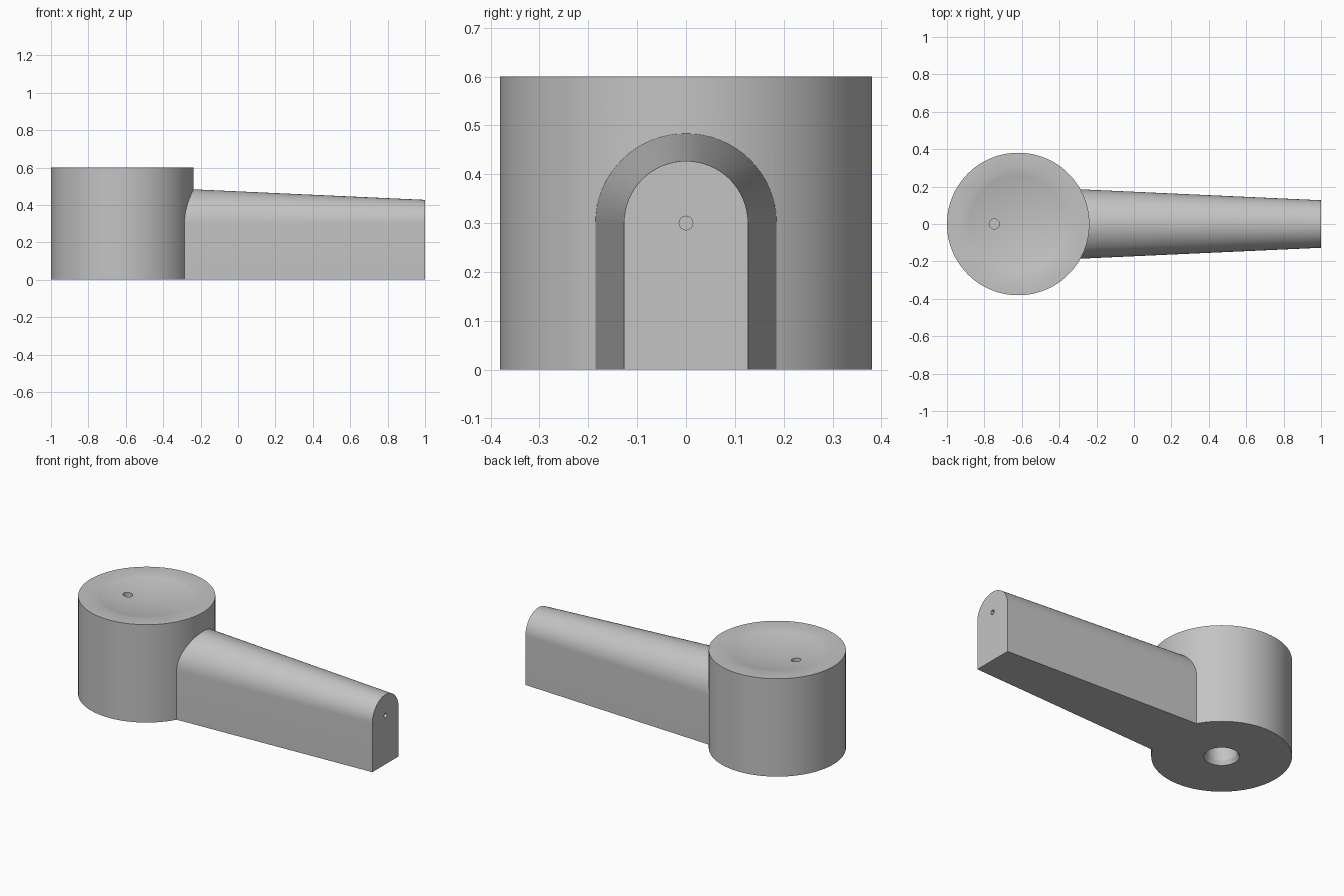
import bpy, bmesh, math
from mathutils import Matrix

cube = bpy.data.objects.get("Cube")
if cube:
    bpy.data.objects.remove(cube, do_unlink=True)

HUB_X, HUB_R, HUB_H = -0.619, 0.381, 0.6
AXIS_Z = 0.3

grey = bpy.data.materials.new("plain grey")
grey.use_nodes = True
colour = (0.55, 0.55, 0.55, 1)
grey.diffuse_color = colour
grey.node_tree.nodes["Principled BSDF"].inputs["Base Color"].default_value = colour


def make(name, bm):
    bmesh.ops.recalc_face_normals(bm, faces=bm.faces)
    mesh = bpy.data.meshes.new(name)
    bm.to_mesh(mesh)
    bm.free()
    mesh.materials.append(grey)
    obj = bpy.data.objects.new(name, mesh)
    bpy.context.collection.objects.link(obj)
    return obj


def cylinder(name, r1, r2, depth, centre, turn=Matrix(), sides=48):
    bm = bmesh.new()
    bmesh.ops.create_cone(bm, cap_ends=True, segments=sides, radius1=r1, radius2=r2,
                          depth=depth, matrix=Matrix.Translation(centre) @ turn)
    return make(name, bm)


def combine(target, tool, operation):
    bpy.context.view_layer.objects.active = target
    mod = target.modifiers.new(tool.name, 'BOOLEAN')
    mod.operation = operation
    mod.solver = 'EXACT'
    mod.object = tool
    bpy.ops.object.modifier_apply(modifier=mod.name)
    bpy.data.objects.remove(tool, do_unlink=True)


# Round hub
lever = cylinder("lever_handle", HUB_R, HUB_R, HUB_H, (HUB_X, 0, HUB_H / 2), sides=128)

# Tapered arm with an arched top, lofted between two sections
bm = bmesh.new()
rings = []
for x, r in ((-0.32, 0.187), (1.0, 0.127)):
    arch = [(r * math.cos(a), AXIS_Z + r * math.sin(a))
            for a in (math.pi * i / 32 for i in range(33))]
    outline = [(r, 0)] + arch + [(-r, 0)]
    rings.append([bm.verts.new((x, y, z)) for y, z in outline])
    bm.faces.new(rings[-1])
n = len(rings[0])
for i in range(n):
    j = (i + 1) % n
    bm.faces.new((rings[0][i], rings[0][j], rings[1][j], rings[1][i]))
combine(lever, make("arm", bm), 'UNION')

# Shallow spherical dish in the hub top
dish_r, dish_depth = 0.29, 0.035
ball = (dish_r ** 2 + dish_depth ** 2) / (2 * dish_depth)
profile = [(dish_r * 1.05, HUB_H + 0.1)]
edge = math.asin(dish_r / ball)
bm = bmesh.new()
verts = [bm.verts.new((0, 0, HUB_H - dish_depth))]
for i in range(1, 11):
    a = edge * i / 10
    verts.append(bm.verts.new((ball * math.sin(a), 0,
                               HUB_H - dish_depth + ball * (1 - math.cos(a)))))
verts.append(bm.verts.new((dish_r * 1.05, 0, HUB_H + 0.1)))
verts.append(bm.verts.new((0, 0, HUB_H + 0.1)))
edges = [bm.edges.new(pair) for pair in zip(verts, verts[1:])]
bmesh.ops.spin(bm, geom=verts + edges, cent=(0, 0, 0), axis=(0, 0, 1),
               angle=math.tau, steps=64)
bmesh.ops.remove_doubles(bm, verts=bm.verts, dist=0.0001)
bmesh.ops.translate(bm, verts=bm.verts, vec=(HUB_X, 0, 0))
combine(lever, make("dish_cutter", bm), 'DIFFERENCE')

# Marker hole in the dish
combine(lever, cylinder("marker_cutter", 0.027, 0.027, 0.2, (-0.747, 0, HUB_H + 0.04)),
        'DIFFERENCE')

# Shaft hole underneath with a small countersink
combine(lever, cylinder("shaft_cutter", 0.085, 0.085, 0.5, (HUB_X, 0, 0.1)), 'DIFFERENCE')
combine(lever, cylinder("countersink_cutter", 0.12, 0.08, 0.08, (HUB_X, 0, -0.006)),
        'DIFFERENCE')

# Small hole in the arm tip
combine(lever, cylinder("tip_cutter", 0.014, 0.014, 0.2, (1.05, 0, AXIS_Z),
                        Matrix.Rotation(math.pi / 2, 4, 'Y'), 24), 'DIFFERENCE')

# Smooth curved walls, sharp rims
bpy.ops.object.select_all(action='DESELECT')
lever.select_set(True)
bpy.context.view_layer.objects.active = lever
bpy.ops.object.shade_smooth_by_angle(angle=math.radians(25))
